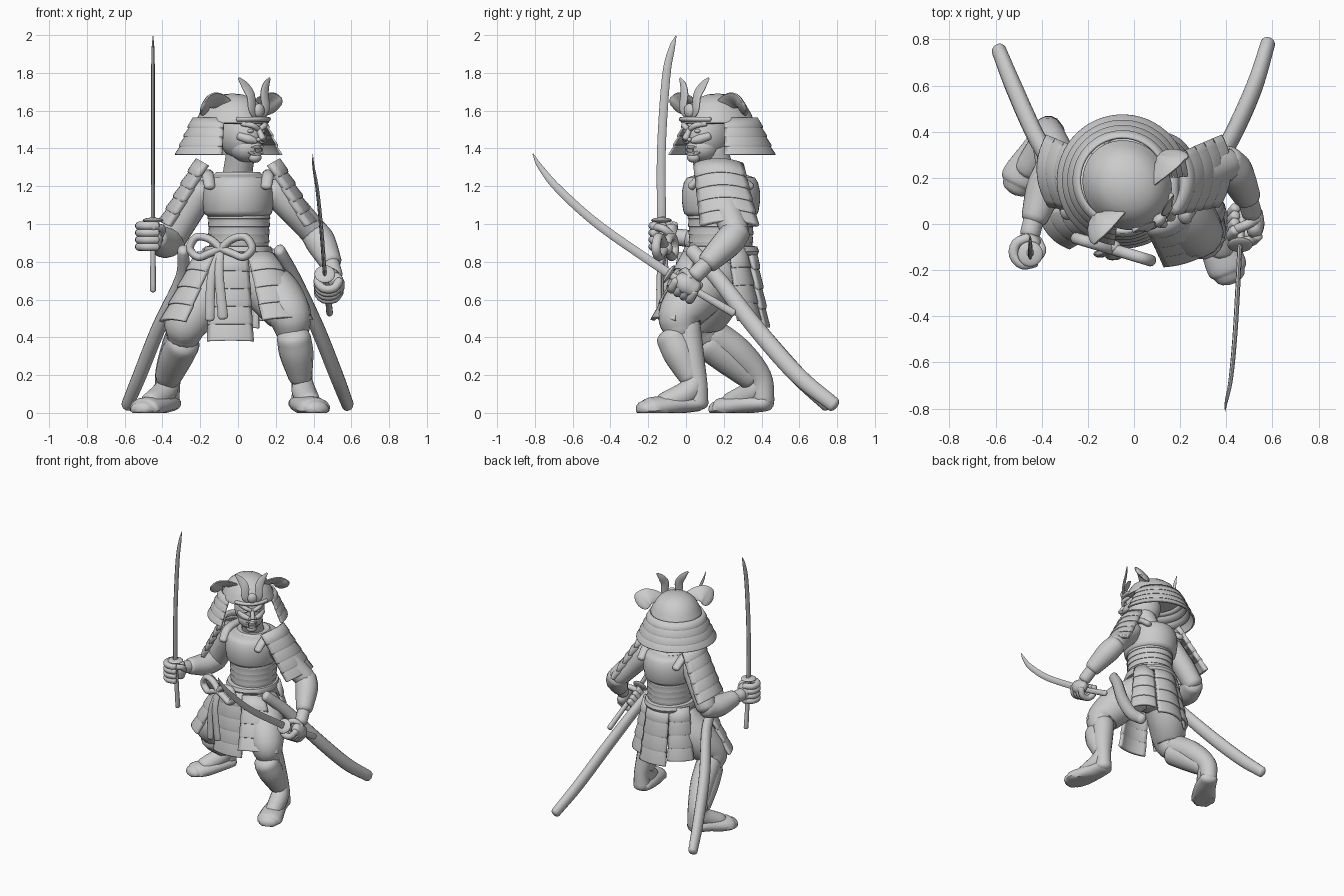
import bpy, bmesh, math
from math import sin, cos, pi, radians
from mathutils import Vector, Matrix

if "Cube" in bpy.data.objects:
    bpy.data.objects.remove(bpy.data.objects["Cube"], do_unlink=True)

grey = bpy.data.materials.new("clay_grey")
grey.use_nodes = True
grey.diffuse_color = (.6, .6, .6, 1)
grey.node_tree.nodes["Principled BSDF"].inputs["Base Color"].default_value = (.6, .6, .6, 1)

# Head frame: turned towards the model's left
HEAD = Matrix.Translation((-.05, .19, 0)) @ Matrix.Rotation(radians(43), 4, 'Z')
WORLD = Matrix()


def grid(name, rings, close=False, cap=False, thick=0, M=WORLD):
    """Skin a list of equal rings, resting nothing below the floor."""
    bm = bmesh.new()
    rows = []
    for ring in rings:
        pts = [M @ Vector(p) for p in ring]
        rows.append([bm.verts.new((p.x, p.y, max(p.z, 0))) for p in pts])
    n = len(rows[0])
    for a, b in zip(rows, rows[1:]):
        for i in range(n if close else n - 1):
            j = (i + 1) % n
            bm.faces.new((a[i], a[j], b[j], b[i]))
    if cap:
        bm.faces.new(rows[0])
        bm.faces.new(rows[-1])
    bmesh.ops.recalc_face_normals(bm, faces=bm.faces)
    mesh = bpy.data.meshes.new(name)
    bm.to_mesh(mesh)
    bm.free()
    mesh.materials.append(grey)
    mesh.shade_smooth()
    mesh.set_sharp_from_angle(angle=radians(45))
    ob = bpy.data.objects.new(name, mesh)
    bpy.context.collection.objects.link(ob)
    if thick:
        mod = ob.modifiers.new("thickness", 'SOLIDIFY')
        mod.thickness, mod.offset = thick, 0
    return ob


def spline(pts, steps):
    p = [Vector(q) for q in pts]
    p = [p[0] * 2 - p[1]] + p + [p[-1] * 2 - p[-2]]
    out = []
    for a, b, c, d in zip(p, p[1:], p[2:], p[3:]):
        for k in range(steps):
            t = k / steps
            out.append(b + (c - a) * (t / 2) + (a * 2 - b * 5 + c * 4 - d) * (t * t / 2)
                       + (b * 3 - a - c * 3 + d) * (t ** 3 / 2))
    return out + [p[-2]]


def tube(name, pts, side=(1, 0, 0), flat=1, n=14, steps=5, M=WORLD):
    """Round-ended tube through (x, y, z, radius) points, thinned along side."""
    s = spline(pts, steps)
    sec = []
    for i, q in enumerate(s):
        t = (s[min(i + 1, len(s) - 1)] - s[max(i - 1, 0)]).to_3d().normalized()
        sec.append((q.to_3d(), t, max(q.w, .001)))
    ends = [.4, .75, .97]
    (c, t, r), (d, u, q) = sec[0], sec[-1]
    head = [(c - t * r * k * .6, t, r * math.sqrt(1 - k * k)) for k in reversed(ends)]
    tail = [(d + u * q * k * .6, u, q * math.sqrt(1 - k * k)) for k in ends]
    rings = []
    for c, t, r in head + sec + tail:
        a = Vector(side)
        a = (a - t * a.dot(t)).normalized()
        b = t.cross(a)
        rings.append([c + a * (r * flat * cos(2 * pi * k / n)) + b * (r * sin(2 * pi * k / n))
                      for k in range(n)])
    return grid(name, rings, True, True, M=M)


def ball(name, c, size, M=WORLD):
    rings = [[(c[0] + size[0] * sin(a) * cos(b), c[1] + size[1] * sin(a) * sin(b), c[2] + size[2] * cos(a))
              for b in [2 * pi * k / 20 for k in range(20)]]
             for a in [.03 + (pi - .06) * j / 12 for j in range(13)]]
    return grid(name, rings, True, True, M=M)


def stepped(r0, z0, r1, z1, rows, step):
    """Profile of overlapping lamellar rows."""
    out = []
    for i in range(rows):
        for f, o in ((i / rows, 0), ((i + .9) / rows, step), ((i + .98) / rows, step * .8)):
            out.append((r0 + (r1 - r0) * f + o, z0 + (z1 - z0) * f))
    return out


def lathe(name, prof, c=(0, 0), gap=0, sy=1, thick=0, M=WORLD, n=40):
    """Spin (radius, z) points about z, leaving a gap in degrees either side of the front."""
    g = radians(gap)
    m = n + 1 if gap else n
    angs = [g + (2 * pi - 2 * g) * k / n - pi / 2 for k in range(m)]
    rings = [[(c[0] + r * cos(a), c[1] + r * sy * sin(a), z) for a in angs] for r, z in prof]
    return grid(name, rings, not gap, not gap, thick, M)


def panel(name, top, bottom, out, w0, w1, rows, bulge, thick=.022):
    """Curved lamellar plate hanging from top to bottom with level edges."""
    a, b = Vector(top), Vector(bottom)
    X = Vector(out).cross((0, 0, -1)).normalized()
    N = (b - a).cross(X).normalized()
    rings = []
    for o, f in stepped(0, 0, 0, 1, rows, .006):
        w = (w0 + (w1 - w0) * f) / 2
        rings.append([a.lerp(b, f) + X * (u * w) + N * (o - bulge * u * u)
                      for u in [k / 5 - 1 for k in range(11)]])
    return grid(name, rings, thick=thick)


def guard(name, c, axis):
    turn = Vector(axis).to_track_quat('Z', 'Y').to_matrix().to_4x4()
    return ball(name, (0, 0, 0), (.055, .055, .014), Matrix.Translation(c) @ turn)


def fist(name, c, axis, palm, sign):
    """Hand closed around an axis."""
    c, A, U = Vector(c), Vector(axis).normalized(), Vector(palm).normalized()
    U = (U - A * U.dot(A)).normalized()
    V = A.cross(U) * sign
    p = c + U * .045
    tube(name + "_palm", [(*(p - A * .05), .045), (*p, .055), (*(p + A * .04), .045)], U, .75)
    for i in range(4):
        o = c + A * ((i - 1.5) * .037)
        arc = [o + (U * cos(a) + V * sin(a)) * .058 for a in [radians(15 + 55 * k) for k in range(5)]]
        tube(f"{name}_finger_{i + 1}", [(*q, .023) for q in arc], A, 1, 10, 3)
    th = [U * .06 - V * .03, A * .04 - V * .06 + U * .02, A * .05 - V * .03 - U * .05]
    tube(name + "_thumb", [(*(c + q), .021) for q in th], A, 1, 10)


def mirror(pts):
    return [(-p[0], *p[1:]) for p in pts]


# Torso armour
Y = .185
lathe("waist_lamellae", stepped(.16, .86, .168, 1.07, 5, -.005)[::-1], (.005, Y), sy=1.06)
lathe("chest_plate", [(.16, 1.04), (.178, 1.055), (.183, 1.07), (.19, 1.12), (.19, 1.17), (.18, 1.22),
                      (.165, 1.245), (.15, 1.25), (.12, 1.262)], (0, Y), sy=1.09)
lathe("collar", [(.08, 1.24), (.125, 1.24), (.13, 1.26), (.115, 1.275), (.08, 1.27)], (0, .19))
lathe("belt", [(.15, .83), (.175, .835), (.184, .855), (.175, .88), (.15, .885)], (0, Y), sy=1.1)
lathe("hips", [(.15, .87), (.17, .8), (.17, .72), (.12, .64), (.05, .6)], (0, Y))
tube("neck", [(0, .2, 1.2, .09), (0, .18, 1.28, .078), (.02, .14, 1.4, .078)])
for s, n in ((1, "left"), (-1, "right")):
    tube(n + "_strap", [(s * .15, .03, 1.2, .03), (s * .16, .1, 1.26, .032), (s * .16, .25, 1.26, .032),
                        (s * .15, .34, 1.2, .03)], (0, 0, 1), .7)
    panel(n + "_shoulder_guard", (s * .21, .17, 1.34), (s * .405, .23, 1.01), (s, -.03, 0), .25, .3, 5, .05, .03)

# Skirt plates
skirt = [("front", (-.05, -.03, .85), (-.04, -.09, .38), (0, -1, 0), .2, .24, 5),
         ("front_left", (.13, 0, .85), (.27, -.14, .5), (.4, -.9, 0), .15, .29, 4),
         ("front_right", (-.19, .02, .85), (-.36, -.04, .49), (-.75, -.65, 0), .15, .2, 4),
         ("back", (0, .36, .87), (0, .43, .45), (0, 1, 0), .18, .22, 4)]
for s, n in ((1, "left"), (-1, "right")):
    skirt.append(("back_" + n, (s * .15, .29, .87), (s * .2, .35, .49), (s * .65, .75, 0), .13, .18, 4))
for n, *spec in skirt:
    panel(n + "_skirt_plate", *spec, .03)

# Sash bow, turned with the hip
K = (-.09, -.1, .87)
ball("bow_knot", K, (.035, .03, .035))
for s, n in ((1, "left"), (-1, "right")):
    loop = [(0, 0), (.06, .05), (.13, .06), (.165, 0), (.12, -.045), (.06, -.025), (0, 0)]
    tube(n + "_bow_loop", [(K[0] + s * x, K[1] - .01 - s * x * .3, K[2] + z, .021) for x, z in loop],
         (.3, 1, 0), 1.2, 10)
tube("long_sash_tail", [(-.09, -.11, .87, .02), (-.1, -.14, .74, .024), (-.08, -.14, .51, .028)], (0, 1, 0), .6)
tube("short_sash_tail", [(-.09, -.11, .87, .02), (-.14, -.13, .72, .024), (-.15, -.13, .5, .026)], (0, 1, 0), .6)

# Legs
tube("left_thigh", [(.09, .17, .72, .13), (.19, .06, .63, .14), (.27, -.03, .52, .12), (.29, -.03, .43, .09)])
tube("left_calf", [(.29, 0, .45, .08), (.32, .03, .28, .07), (.34, .06, .15, .055), (.34, .06, .05, .06)])
tube("left_shin_guard", [(.295, -.07, .4, .09), (.31, -.03, .31, .09), (.33, .025, .19, .064)])
tube("left_instep", [(.34, .05, .17, .055), (.35, .01, .11, .065), (.38, -.11, .05, .06)])
tube("left_foot", [(.33, .06, .05, .065), (.35, -.04, .045, .078), (.4, -.18, .025, .09), (.415, -.22, .02, .07)],
     (0, 0, 1), .65)
tube("right_thigh", [(-.09, .18, .72, .13), (-.19, .14, .6, .14), (-.27, .08, .48, .12), (-.29, .11, .4, .09)])
tube("right_calf", [(-.29, .13, .42, .09), (-.33, .27, .32, .085), (-.37, .385, .19, .07), (-.37, .41, .06, .06)])
tube("right_shin_guard", [(-.29, .11, .37, .09), (-.33, .22, .29, .088), (-.37, .34, .19, .07)])
tube("right_instep", [(-.37, .39, .17, .06), (-.39, .35, .11, .065), (-.46, .24, .05, .06)])
tube("right_foot", [(-.36, .42, .05, .065), (-.41, .32, .045, .078), (-.49, .2, .025, .088), (-.51, .165, .02, .065)],
     (0, 0, 1), .65)

# Arms
tube("left_upper_arm", [(.19, .2, 1.18, .08), (.3, .22, 1.07, .08), (.4, .26, .96, .075)])
tube("left_sleeve", [(.4, .27, .96, .075), (.44, .22, .9, .08), (.49, .12, .8, .06)])
tube("left_wrist", [(.49, .12, .8, .045), (.51, .05, .73, .045)])
tube("right_upper_arm", [(-.19, .2, 1.18, .08), (-.28, .23, 1.04, .08), (-.35, .25, .92, .075)])
tube("right_sleeve", [(-.35, .25, .91, .075), (-.39, .15, .9, .08), (-.43, .03, .92, .06)], (0, 0, 1))
tube("right_wrist", [(-.43, .04, .92, .045), (-.45, -.04, .93, .045)], (0, 0, 1))
fist("right_hand", (-.465, -.12, .935), (0, 0, 1), (.3, .9, 0), 1)
fist("left_hand", (.48, 0, .675), (-.02, -.85, .5), (1, 0, .2), -1)

# Swords and scabbards
tube("long_blade", [(-.45, -.13, 1.02, .024), (-.45, -.13, 1.4, .023), (-.45, -.105, 1.78, .022),
                    (-.45, -.075, 1.93, .016), (-.45, -.053, 1.995, .003)], (1, 0, 0), .45, 8)
tube("long_handle", [(-.45, -.125, 1.03, .02), (-.45, -.115, .82, .018), (-.45, -.1, .65, .02)], flat=.8)
guard("long_guard", (-.45, -.13, 1.02), (0, 0, 1))
tube("short_blade", [(.46, -.08, .73, .024), (.44, -.45, .985, .023), (.42, -.67, 1.18, .021),
                     (.4, -.77, 1.3, .014), (.395, -.81, 1.37, .003)], (1, 0, 0), .45, 8)
tube("short_handle", [(.46, -.08, .73, .02), (.475, .08, .63, .02), (.485, .25, .53, .022)], flat=.8)
guard("short_guard", (.46, -.09, .735), (0, -.85, .55))
sheath = [(.22, .03, .86, .038), (.3, .17, .71, .043), (.42, .37, .45, .047), (.52, .59, .2, .046),
          (.58, .78, .045, .04)]
tube("left_scabbard", sheath, flat=.8)
sheath[0], sheath[-1] = (.29, .05, .86, .038), (.585, .75, .045, .04)
tube("right_scabbard", mirror(sheath), flat=.8)

# Helmet
lathe("neck_guard", stepped(.185, 1.56, .275, 1.365, 4, .006), gap=50, thick=.012, M=HEAD)
lathe("helmet_dome", [(.01, 1.69), (.05, 1.686), (.1, 1.668), (.14, 1.635), (.165, 1.59), (.178, 1.56),
                      (.185, 1.545), (.185, 1.535), (.16, 1.53)], (0, -.03), sy=1.1, M=HEAD)
tube("visor", [(x, y, 1.555, .014) for x, y in ((-.11, -.19), (-.06, -.225), (0, -.24), (.06, -.225), (.11, -.19))],
     (0, 0, 1), .9, M=HEAD)
ball("crest_boss", (0, -.235, 1.6), (.035, .025, .038), HEAD)
horn = [(.015, -.23, 1.57, .02), (.05, -.235, 1.61, .026), (.05, -.225, 1.68, .03), (.075, -.21, 1.73, .025),
        (.11, -.2, 1.77, .008)]
ear = [(.09, -.08, 1.62, .045), (.15, -.08, 1.65, .052), (.2, -.075, 1.65, .068), (.235, -.075, 1.625, .075)]
brow = [(.012, -.238, 1.505, .014), (.045, -.232, 1.522, .015), (.08, -.19, 1.53, .012)]
cheek = [(.02, -.235, 1.44, .014), (.05, -.21, 1.45, .024), (.08, -.17, 1.465, .022)]
for n, f in (("left", lambda p: p), ("right", mirror)):
    tube(n + "_crest_horn", f(horn), (0, 1, 0), .3, M=HEAD)
    tube(n + "_helmet_wing", f(ear), (0, .9, 1), .25, M=HEAD)
    tube(n + "_brow", f(brow), M=HEAD)
    tube(n + "_cheek", f(cheek), M=HEAD)
    s = f([(1,)])[0][0]
    ball(n + "_eye", (s * .042, -.216, 1.492), (.018, .014, .011), HEAD)
    ball(n + "_nostril", (s * .016, -.25, 1.447), (.013, .015, .011), HEAD)
    for z, e in ((1.412, -.024), (1.376, .02)):
        tube(n + "_fang", [(s * .026, -.232, z, .007), (s * .026, -.236, z + e, .002)], n=8, M=HEAD)

# Face
ball("skull", (0, -.1, 1.47), (.108, .135, .13), HEAD)
ball("jaw", (0, -.14, 1.405), (.088, .09, .078), HEAD)
ball("chin", (0, -.205, 1.352), (.036, .034, .028), HEAD)
tube("nose", [(0, -.228, 1.51, .013), (0, -.25, 1.475, .016), (0, -.262, 1.453, .018)], M=HEAD)
mouth = [(.048 * cos(a), -.228 + .03 * cos(a) ** 2, 1.394 + .025 * sin(a), .01)
         for a in [2 * pi * k / 12 for k in range(13)]]
tube("lips", mouth, (0, 1, .01), 1, 8, 2, M=HEAD)
tube("upper_teeth", [(-.03, -.215, 1.408, .01), (0, -.228, 1.408, .01), (.03, -.215, 1.408, .01)], (0, 0, 1), M=HEAD)
